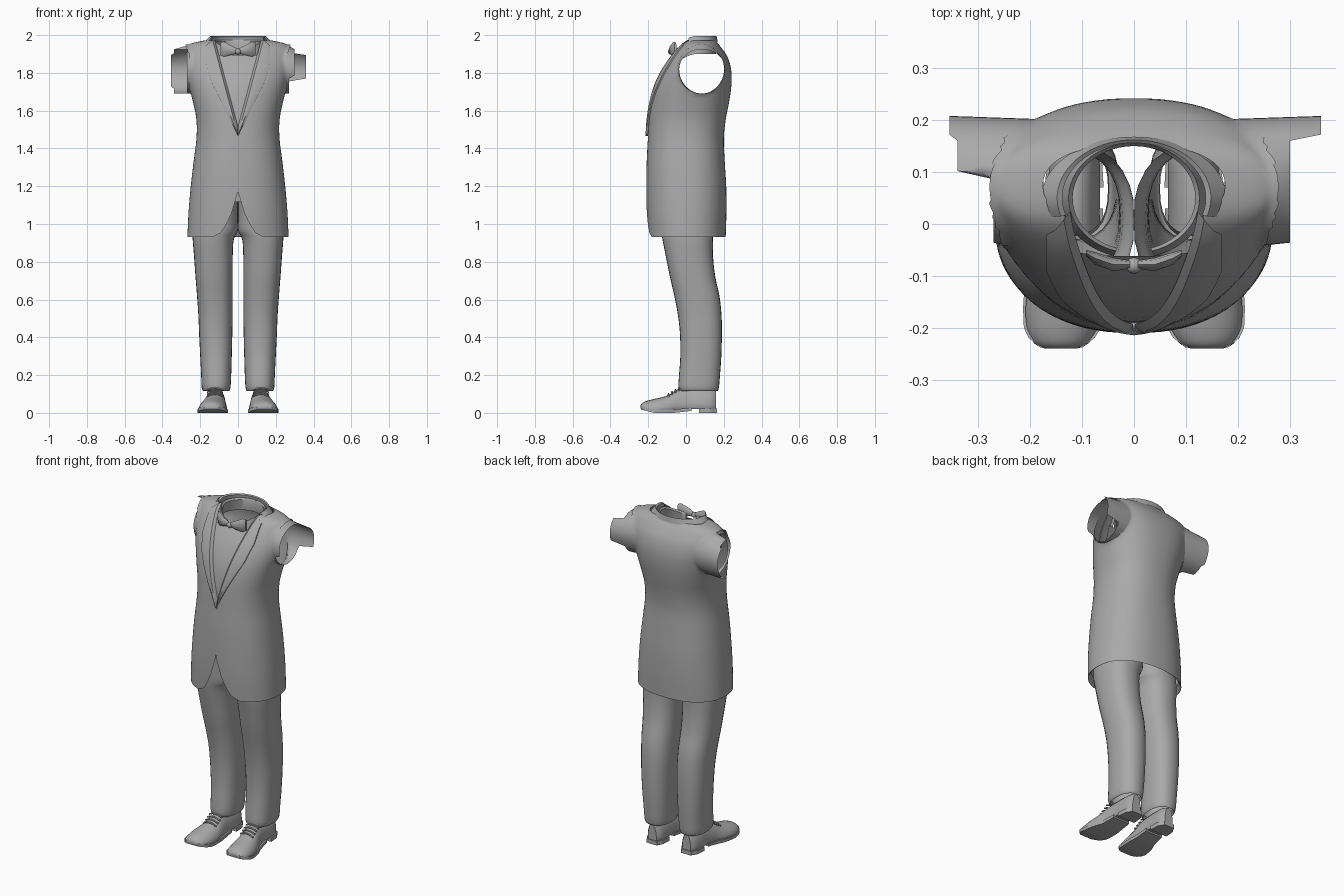
import bpy, bmesh, math
from math import sin, cos, pi

if "Cube" in bpy.data.objects:
    bpy.data.objects.remove(bpy.data.objects["Cube"])

grey = bpy.data.materials.new("cloth_grey")
grey.diffuse_color = (0.4, 0.4, 0.4, 1)
grey.use_nodes = True
grey.node_tree.nodes["Principled BSDF"].inputs["Base Color"].default_value = grey.diffuse_color


def finish(name, bm, mirror=False, angle=40):
    bmesh.ops.recalc_face_normals(bm, faces=bm.faces)
    me = bpy.data.meshes.new(name)
    bm.to_mesh(me)
    bm.free()
    ob = bpy.data.objects.new(name, me)
    bpy.context.collection.objects.link(ob)
    me.materials.append(grey)
    if mirror:
        m = ob.modifiers.new("mirror", 'MIRROR')
        m.merge_threshold = 0.0005
    bpy.ops.object.select_all(action='DESELECT')
    ob.select_set(True)
    bpy.context.view_layer.objects.active = ob
    bpy.ops.object.shade_smooth_by_angle(angle=math.radians(angle))
    return ob


def loft(bm, rows, closed=False, caps=False):
    vs = [[bm.verts.new(p) for p in r] for r in rows]
    n = len(vs[0])
    for a, b in zip(vs, vs[1:]):
        for i in range(n if closed else n - 1):
            j = (i + 1) % n
            bm.faces.new((a[i], a[j], b[j], b[i]))
    if caps:
        bm.faces.new(vs[0])
        bm.faces.new(vs[-1])
    return vs


def spline(keys, sub):
    """Smooth rows through the key rows."""
    out = []
    for i in range(len(keys) - 1):
        p0, p1, p2, p3 = (keys[max(0, min(len(keys) - 1, i + k))] for k in (-1, 0, 1, 2))
        for s in range(sub):
            t = s / sub
            out.append(tuple(b + 0.5 * t * (c - a + t * (2*a - 5*b + 4*c - d + t * (3*(b - c) + d - a)))
                             for a, b, c, d in zip(p0, p1, p2, p3)))
    return out + [tuple(keys[-1])]


def lerp_table(tab, z):
    if z <= tab[0][0]:
        return tab[0][1:]
    for a, b in zip(tab, tab[1:]):
        if z <= b[0]:
            t = (z - a[0]) / (b[0] - a[0])
            return tuple(p + (q - p) * t for p, q in zip(a[1:], b[1:]))
    return tab[-1][1:]


# Torso sections: height, half width, front y, back y
TORSO = spline([(.93, .268, -.2, .21), (1.06, .262, -.208, .214), (1.2, .25, -.21, .213),
                (1.33, .235, -.208, .205), (1.45, .22, -.202, .2), (1.55, .22, -.197, .21),
                (1.64, .237, -.187, .227), (1.73, .26, -.165, .24), (1.81, .278, -.13, .24),
                (1.88, .285, -.085, .222), (1.93, .278, -.045, .19), (1.955, .25, -.02, .168),
                (1.972, .175, -.005, .153)], 4)
EDGE = [(.93, .135), (.942, .10), (.98, .072), (1.05, .036), (1.17, 0), (1.47, 0), (1.975, .135)]
N = 2.3


def front_y(x, z, off=0.0):
    hx, yf, yb = lerp_table(TORSO, z)
    t = max(0, 1 - (abs(x) / hx) ** N) ** (1 / N)
    return (yf + yb) / 2 - (yb - yf) / 2 * t - off


def side_x(y, z):
    hx, yf, yb = lerp_table(TORSO, z)
    t = abs(y - (yf + yb) / 2) / ((yb - yf) / 2)
    return max(.13, hx * max(0, 1 - t ** N) ** (1 / N))


def half_ring(z, hx, yf, yb, xe):
    a0 = math.asin(min(1, (xe / hx) ** (N / 2)))
    pts = []
    for i in range(41):
        a = a0 + (pi - a0) * i / 40
        s, c = max(0, sin(a)), cos(a)
        if i == 40:
            s = 0
        pts.append((hx * s ** (2 / N),
                    (yf + yb) / 2 - (yb - yf) / 2 * math.copysign(abs(c) ** (2 / N), c), z))
    return pts


# Jacket: open front, cutaway hem, hollow armholes
AY, AZ, RY, RZ = .08, 1.82, .122, .13
bm = bmesh.new()
rows = [half_ring(.965, .25, -.18, .192, .115), half_ring(.935, .26, -.192, .203, .135)]
rows += [half_ring(*r, lerp_table(EDGE, r[0])[0]) for r in TORSO]
loft(bm, rows)
dead = []
for v in bm.verts:
    dy, dz = (v.co.y - AY) / RY, (v.co.z - AZ) / RZ
    d = math.hypot(dy, dz)
    if d < 1 and v.co.x > .1:
        if d < .8:
            dead.append(v)
        else:
            v.co.y, v.co.z = AY + dy / d * RY, AZ + dz / d * RZ
bmesh.ops.delete(bm, geom=dead, context='VERTS')
finish("jacket", bm, True, 50)


# Torn sleeve stubs with stepped ends
def sleeve(name, side, end):
    bm = bmesh.new()
    rows = [[], [], []]
    for i in range(48):
        a = 2 * pi * i / 48
        y, z = AY + RY * cos(a), AZ + RZ * sin(a)
        x0 = side_x(y, z) - .004
        x1 = max(x0 + .012, end(y, z))
        for r, t in zip(rows, (0, .5, 1)):
            r.append((side * (x0 + (x1 - x0) * t), y + .006 * t, z - .025 * t * max(0, sin(a))))
    loft(bm, rows, True)
    finish(name, bm, False, 50)


sleeve("sleeve_stub_left", 1, lambda y, z: .36 if y > .165 and z > 1.77 else (.30 if z > 1.78 else .27))
sleeve("sleeve_stub_right", -1, lambda y, z: .355 if y > .165 else (.34 if y > .09 else .27))

# Lapels: narrow folded strips along the opening
bm = bmesh.new()
rows = []
for i in range(25):
    t = i / 24
    z = 1.465 + .51 * t
    xi = lerp_table(EDGE, z)[0]
    w = .062 * min(1, t * 1.7) * (1 - .45 * max(0, t - .8) / .2)
    row = [(max(.001, xi - .012), front_y(xi, z, -.006), z)]
    for k, off in ((0, .01), (.5, .013), (1, .008), (1, -.004)):
        x = xi + w * k
        zz = z - .03 * k * t
        row.append((x, front_y(x, zz, off), zz))
    rows.append(row)
loft(bm, rows)
finish("lapels", bm, True, 35)

# Shirt front
bm = bmesh.new()
rows = []
for i in range(17):
    z = 1.42 + .475 * i / 16
    w = lerp_table(EDGE, z)[0] + .02
    rows.append([(w * k / 6, front_y(w * k / 6, z, -.012), z) for k in range(7)])
loft(bm, rows)
finish("shirt_front", bm, True)

# Shirt and jacket collar bands around the neck
for name, keys in (("shirt_collar", ((.128, .108, 1.9), (.118, .1, 1.965), (.126, .106, 1.975), (.14, .116, 1.925))),
                   ("jacket_collar", ((.145, .112, 1.945), (.138, .106, 1.99), (.148, .112, 1.995), (.178, .118, 1.962)))):
    bm = bmesh.new()
    a0 = .28 if name == "shirt_collar" else 1.25
    rows = []
    for rx, ry, z in keys:
        r = []
        for i in range(25):
            a = a0 + (pi - a0) * i / 24
            drop = .05 * max(0, cos(a)) ** 1.5
            r.append((rx * sin(a) if i < 24 else 0, .05 - ry * cos(a), z - drop))
        rows.append(r)
    loft(bm, rows)
    finish(name, bm, True)

# Bow tie: flared wings and a knot
bm = bmesh.new()
rows = []
for x, h, d, y in ((.008, .014, .008, -.078), (.04, .026, .013, -.078), (.075, .04, .012, -.066), (.092, .036, .006, -.056)):
    rows.append([(x, y - d * cos(a), 1.915 + .012 * x / .09 + h * sin(a))
                 for a in (pi * k / 4 for k in range(8))])
loft(bm, rows, True, True)
finish("bow_tie_wings", bm, True)
bm = bmesh.new()
bmesh.ops.create_uvsphere(bm, u_segments=12, v_segments=8, radius=.016)
for v in bm.verts:
    v.co.y -= .08
    v.co.z += 1.913
finish("bow_tie_knot", bm)

# Trousers: height, inner x, outer x, front y, back y
bm = bmesh.new()
keys = [(.14, .05, .175, -.02, .155), (.115, .048, .182, -.028, .165), (.135, .04, .192, -.04, .174),
        (.2, .036, .195, -.037, .18), (.3, .033, .2, -.03, .187), (.42, .03, .206, -.032, .19),
        (.52, .028, .21, -.043, .188), (.62, .028, .217, -.062, .177), (.72, .028, .225, -.085, .155),
        (.83, .028, .233, -.107, .143), (.92, .022, .24, -.125, .142), (.965, .0, .238, -.13, .145),
        (1.03, .0, .235, -.135, .15), (1.12, .0, .225, -.14, .15)]
rows = []
for z, xi, xo, yf, yb in spline(keys, 3):
    r = []
    for i in range(28):
        a = 2 * pi * i / 28
        c, s = cos(a), sin(a)
        r.append((max(0, (xi + xo) / 2 + (xo - xi) / 2 * math.copysign(abs(c) ** .85, c)),
                  (yf + yb) / 2 + (yb - yf) / 2 * math.copysign(abs(s) ** .85, s), z))
    rows.append(r)
loft(bm, rows, True)
finish("trousers", bm, True, 60)

# Shoes: y, centre x, half width, bottom z, top z
bm = bmesh.new()
keys = [(-.24, .14, .03, .024, .04), (-.23, .14, .052, .016, .054), (-.2, .138, .068, .012, .066),
        (-.15, .134, .074, .01, .078), (-.09, .127, .068, .011, .095), (-.045, .12, .057, .015, .125),
        (.02, .116, .05, .02, .135), (.08, .115, .05, .02, .135), (.13, .114, .046, .02, .13),
        (.158, .114, .028, .022, .12)]
rows = []
for y, cx, w, zb, zt in spline(keys, 3):
    h = zt - zb
    prof = [(-.9, 0), (-1, .1), (-1, .25), (-.9, .5), (-.68, .78), (-.35, .95), (0, 1)]
    prof += [(-p, q) for p, q in prof[-2::-1]]
    rows.append([(cx + w * p, y, zb + h * q) for p, q in prof])
loft(bm, rows, True, True)
finish("shoes", bm, True, 45)

# Soles and heels: flat slabs following the shoe outline
for name, y0, y1, z0, z1 in (("soles", -.238, .03, 0, .018), ("heels", .07, .163, 0, .024)):
    bm = bmesh.new()
    tab = [(k[0], k[1], k[2]) for k in keys]
    rows = []
    for i in range(15):
        y = y0 + (y1 - y0) * i / 14
        cx, w = lerp_table(tab, y)
        w += .006
        lift = max(0, -.17 - y) * .25 if name == "soles" else 0
        if name == "soles":
            lift += max(0, y + .06) * .12
        rows.append([(cx + w * p, y, z + lift) for p, z in ((-1, z0), (1, z0), (1, z1), (-1, z1))])
    loft(bm, rows, True, True)
    finish(name, bm, True, 30)

# Laces: short bars across each instep
bm = bmesh.new()
for k in range(4):
    y, z = -.088 + .018 * k, .1 + .0105 * k
    rows = [[(.122 + x, y - .004 + .005 * cos(a), z - 7 * x * x + .005 * sin(a))
             for a in (pi * j / 3 for j in range(6))] for x in (-.042, -.02, 0, .02, .042)]
    loft(bm, rows, True, True)
finish("laces", bm, True)
